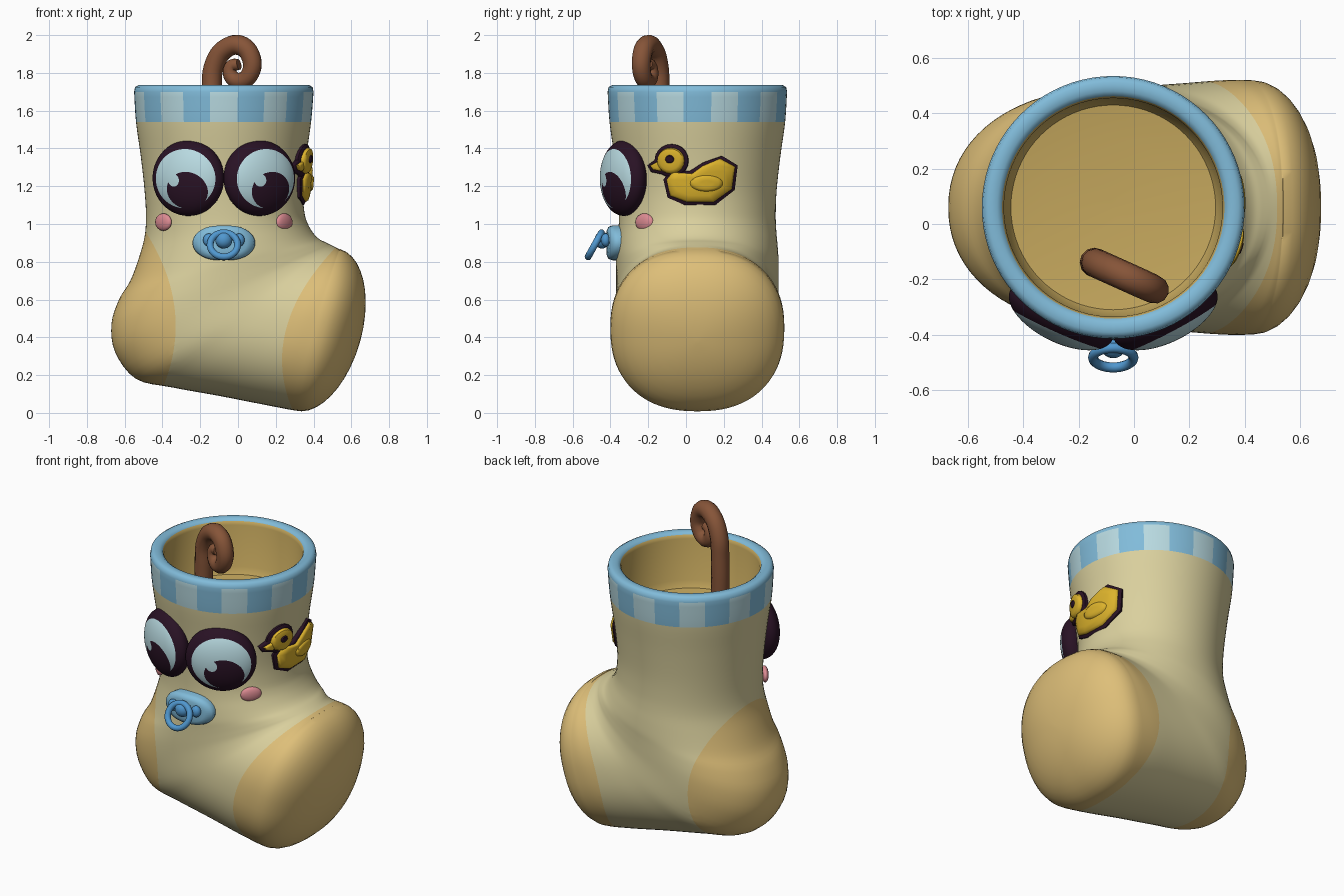
import bpy, bmesh, math
from mathutils import Vector

if "Cube" in bpy.data.objects:
    bpy.data.objects.remove(bpy.data.objects["Cube"])

CX, CY = -0.075, 0.06          # axis of the sock leg


def mat(name, r, g, b):
    m = bpy.data.materials.new(name)
    m.diffuse_color = (r, g, b, 1)
    m.use_nodes = True
    m.node_tree.nodes["Principled BSDF"].inputs["Base Color"].default_value = m.diffuse_color
    return m


CREAM = mat("cream knit", .70, .63, .34)
TAN = mat("tan patch", .73, .52, .19)
INNER = mat("inner lining", .56, .39, .11)
PALE = mat("pale blue", .48, .70, .75)
BLUE = mat("sky blue", .22, .50, .70)
RING = mat("ring blue", .08, .31, .62)
BROWN = mat("brown", .24, .09, .04)
DARK = mat("dark plum", .022, .006, .018)
YELLOW = mat("duck yellow", .72, .45, .025)
PINK = mat("cheek pink", .72, .26, .29)


def shade(o):
    bpy.ops.object.select_all(action='DESELECT')
    o.select_set(True)
    bpy.context.view_layer.objects.active = o
    bpy.ops.object.shade_smooth_by_angle(angle=math.radians(50))


def finish(name, bm, mats, loc=(0, 0, 0), turn=0):
    bmesh.ops.recalc_face_normals(bm, faces=bm.faces)
    me = bpy.data.meshes.new(name)
    bm.to_mesh(me)
    bm.free()
    for m in mats:
        me.materials.append(m)
    o = bpy.data.objects.new(name, me)
    bpy.context.collection.objects.link(o)
    o.location, o.rotation_euler = loc, (0, 0, turn)
    shade(o)
    return o


def paint(bm, f, index, only=None):
    """Cut the mesh along f = 0 and colour the faces where f < 0."""
    new = []
    for e in list(bm.edges):
        p, q = e.verts
        a, b = f(p.co), f(q.co)
        if a * b < 0:
            new.append(bmesh.utils.edge_split(e, p, a / (a - b))[1])
    bmesh.ops.connect_verts(bm, verts=new)
    for fc in bm.faces:
        if f(fc.calc_center_median()) < 0 and only in (None, fc.material_index):
            fc.material_index = index


# ---- sock body: loft from lining floor, over the rim, down the leg to the toe
N = 80
ANG = [math.radians(-99 + 360 / N * j) for j in range(N)]


def ring(bx, bz, fx, fz, w, e=2.0):
    mx, mz, hx, hz = (bx + fx) / 2, (bz + fz) / 2, (fx - bx) / 2, (fz - bz) / 2
    out = []
    for a in ANG:
        c, s = (math.copysign(abs(t) ** (2 / e), t) for t in (math.cos(a), math.sin(a)))
        out.append(Vector((mx + hx * c, CY + w * s, mz + hz * c)))
    return out


rows, kinds = [], []
for r, z, k in [(.01, 1.38, 2), (.25, 1.385, 2), (.37, 1.40, 2), (.392, 1.44, 2), (.395, 1.70, 2),
                (.402, 1.722, 4), (.42, 1.735, 4), (.452, 1.735, 4), (.47, 1.725, 4)]:
    rows.append(ring(CX - r, z, CX + r, z, r))
    kinds.append(k)

# back point, front point and half width of each leg and foot section
keys = [(-.55, 1.70, .40, 1.70, .475), (-.54, 1.54, .387, 1.54, .465),
        (-.515, 1.36, .362, 1.36, .44), (-.495, 1.18, .345, 1.18, .42),
        (-.487, 1.04, .352, 1.06, .415), (-.495, .93, .37, 1.0, .418),
        (-.525, .82, .40, .95, .425), (-.57, .70, .43, .92, .43),
        (-.63, .60, .46, .905, .43), (-.67, .47, .48, .895, .43),
        (-.65, .32, .49, .89, .43), (-.54, .18, .50, .885, .435),
        (-.35, .135, .51, .88, .44), (-.10, .09, .52, .875, .45),
        (.13, .045, .53, .87, .46), (.30, .012, .54, .865, .46)]
for i in range(len(keys) - 1):
    p0, p1, p2, p3 = (keys[min(max(k, 0), len(keys) - 1)] for k in range(i - 1, i + 3))
    for s in range(4):
        t = s / 4
        v = [.5 * (2 * b + (c - a) * t + (2 * a - 5 * b + 4 * c - d) * t * t
                   + (3 * b - a - 3 * c + d) * t ** 3) for a, b, c, d in zip(p0, p1, p2, p3)]
        rows.append(ring(*v, e=2 + .3 * min(max((i + t - 5) / 9, 0), 1)))
        kinds.append(3 if i == 0 else 0)
# rounded toe
for s in range(11):
    t = math.radians(88.5 * s / 10)
    c, h = math.cos(t), .235 * math.sin(t)
    ox, oz = .42 + .963 * h, .44 - .271 * h
    rows.append(ring(ox - .12 * c, oz - .427 * c, ox + .12 * c, oz + .427 * c, .46 * c, 2.3))
    kinds.append(0)

bm = bmesh.new()
grid = [[bm.verts.new(p) for p in r] for r in rows]
for i in range(len(grid) - 1):
    for j in range(N):
        k = (j + 1) % N
        f = bm.faces.new((grid[i][j], grid[i][k], grid[i + 1][k], grid[i + 1][j]))
        f.material_index = kinds[i] if kinds[i] != 3 else (3 if (j // 4) % 2 == 0 else 4)
bm.faces.new(grid[0]).material_index = 2
bm.faces.new(grid[-1])
paint(bm, lambda p: p.x + .33 + .64 * (p.z - .46) ** 2 if p.z < 1.1 else 1, 1, 0)   # heel
paint(bm, lambda p: .233 + .8 * (p.z - .28) ** 2 - p.x if p.z < .95 else 1, 1, 0)   # toe
finish("sock_body", bm, [CREAM, TAN, INNER, PALE, BLUE])


# ---- ellipsoid helper for eyes, cheeks and knobs
def blob(name, size, mats, loc, turn=0, sub=3, spots=()):
    bm = bmesh.new()
    bmesh.ops.create_icosphere(bm, subdivisions=sub, radius=1)
    bmesh.ops.scale(bm, vec=size, verts=bm.verts)
    for cu, cz, ru, rz, idx in spots:
        paint(bm, lambda p: ((p.x - cu) / ru) ** 2 + ((p.z - cz) / rz) ** 2 - 1 if p.y < 0 else 1, idx)
    return finish(name, bm, mats, loc, turn)


for side, tag in ((-1, "left"), (1, "right")):
    blob(tag + "_eye", (.205, .099, .2), [DARK, PALE], (CX + side * .188, -.33, 1.243),
         side * math.radians(26), 5,
         [(.01, -.003, .172, .157, 1), (.03, -.065, .115, .098, 0), (-.04, -.012, .034, .034, 1)])
    blob(tag + "_cheek", (.062, .022, .046), [PINK], (CX + side * .32, -.22, 1.01), side * math.radians(49))
    blob(tag + "_pacifier_knob", (.03, .025, .035), [RING], (CX + side * .08, -.425, .915))


# ---- puffed plates wrapped around the leg
def puff(name, pts, base, height, m, grow=0.0):
    cu = sum(p[0] for p in pts) / len(pts)
    cz = sum(p[1] for p in pts) / len(pts)

    def wrap(u, z, h):
        r = .43 + max(z - 1.2, -.1) * .1
        t = base + math.asin(u / r)
        return (CX + (r + h) * math.cos(t), CY + (r + h) * math.sin(t), z)

    bm = bmesh.new()
    loops = []
    for s, h in [(1, -.02), (1, .5 * height), (.92, .85 * height), (.7, height), (.35, height)]:
        loop = []
        for u, z in pts:
            d = Vector((u - cu, z - cz))
            d = d * ((d.length + grow) / d.length) * s
            loop.append(bm.verts.new(wrap(cu + d.x, cz + d.y, h)))
        loops.append(loop)
    n = len(pts)
    for a, b in zip(loops, loops[1:]):
        for j in range(n):
            bm.faces.new((a[j], a[(j + 1) % n], b[(j + 1) % n], b[j]))
    bm.faces.new(loops[0])
    top = bm.verts.new(wrap(cu, cz, height))
    for j in range(n):
        bm.faces.new((loops[-1][j], loops[-1][(j + 1) % n], top))
    return finish(name, bm, [m])


def ell(cu, cz, ru, rz, n=24, pinch=0.0):
    out = []
    for i in range(n):
        a = math.tau * i / n
        out.append((cu + ru * math.cos(a), cz + rz * math.sin(a) * (1 - pinch * math.sin(a) ** 8)))
    return out


# duck patch on the +x side: dark backing with yellow on top
duck = {"body": [(-.116, 1.235), (-.095, 1.14), (-.005, 1.1), (.153, 1.1), (.254, 1.18), (.27, 1.31),
                 (.19, 1.36), (.09, 1.325), (.02, 1.28), (-.085, 1.28)],
        "head": ell(-.075, 1.335, .088, .088, 20),
        "beak": [(-.2, 1.31), (-.18, 1.275), (-.12, 1.262), (-.09, 1.30), (-.1, 1.345), (-.15, 1.347)]}
for part, pts in duck.items():
    pts = [(y - CY, z) for y, z in pts]
    puff("duck_%s_outline" % part, pts, 0, .016, DARK)
    puff("duck_" + part, pts, 0, {"body": .033, "head": .038, "beak": .03}[part], YELLOW, -.019)
puff("duck_wing", ell(.105 - CY, 1.215, .085, .045), 0, .044, YELLOW)
puff("duck_eye", ell(-.075 - CY, 1.343, .024, .024, 14), 0, .044, DARK)

# ---- pacifier
puff("pacifier_shield", ell(0, .9, .155, .1, 40, .08), -math.pi / 2, .06, BLUE)
blob("pacifier_button", (.045, .04, .045), [RING], (CX, -.445, .915))
bpy.ops.mesh.primitive_torus_add(major_radius=.073, minor_radius=.018, major_segments=36, minor_segments=12,
                                 location=(CX, -.483, .89), rotation=(math.radians(61), 0, 0))
o = bpy.context.object
o.name = "pacifier_ring"
o.data.materials.append(RING)
shade(o)

# ---- curled cane standing in the sock
path = [(-.14, 1.37, 1), (-.14, 1.70, 1), (-.122, 1.85, 1), (-.06, 1.932, 1), (.015, 1.944, 1), (.068, 1.885, .98),
        (.066, 1.80, .92), (.015, 1.757, .85), (-.035, 1.78, .75), (-.035, 1.835, .65), (.005, 1.845, .55)]
cu = bpy.data.curves.new("curled_cane", 'CURVE')
cu.dimensions = '3D'
cu.bevel_depth, cu.bevel_resolution, cu.resolution_u, cu.use_fill_caps = .053, 4, 6, True
sp = cu.splines.new('BEZIER')
sp.bezier_points.add(len(path) - 1)
for p, (x, z, r) in zip(sp.bezier_points, path):
    p.co = (x, -.14 - (x + .14) * .45, z)
    p.radius = r
    p.handle_left_type = p.handle_right_type = 'AUTO'
cu.materials.append(BROWN)
o = bpy.data.objects.new("curled_cane", cu)
bpy.context.collection.objects.link(o)
bpy.ops.object.select_all(action='DESELECT')
o.select_set(True)
bpy.context.view_layer.objects.active = o
bpy.ops.object.convert(target='MESH')
shade(bpy.context.object)
